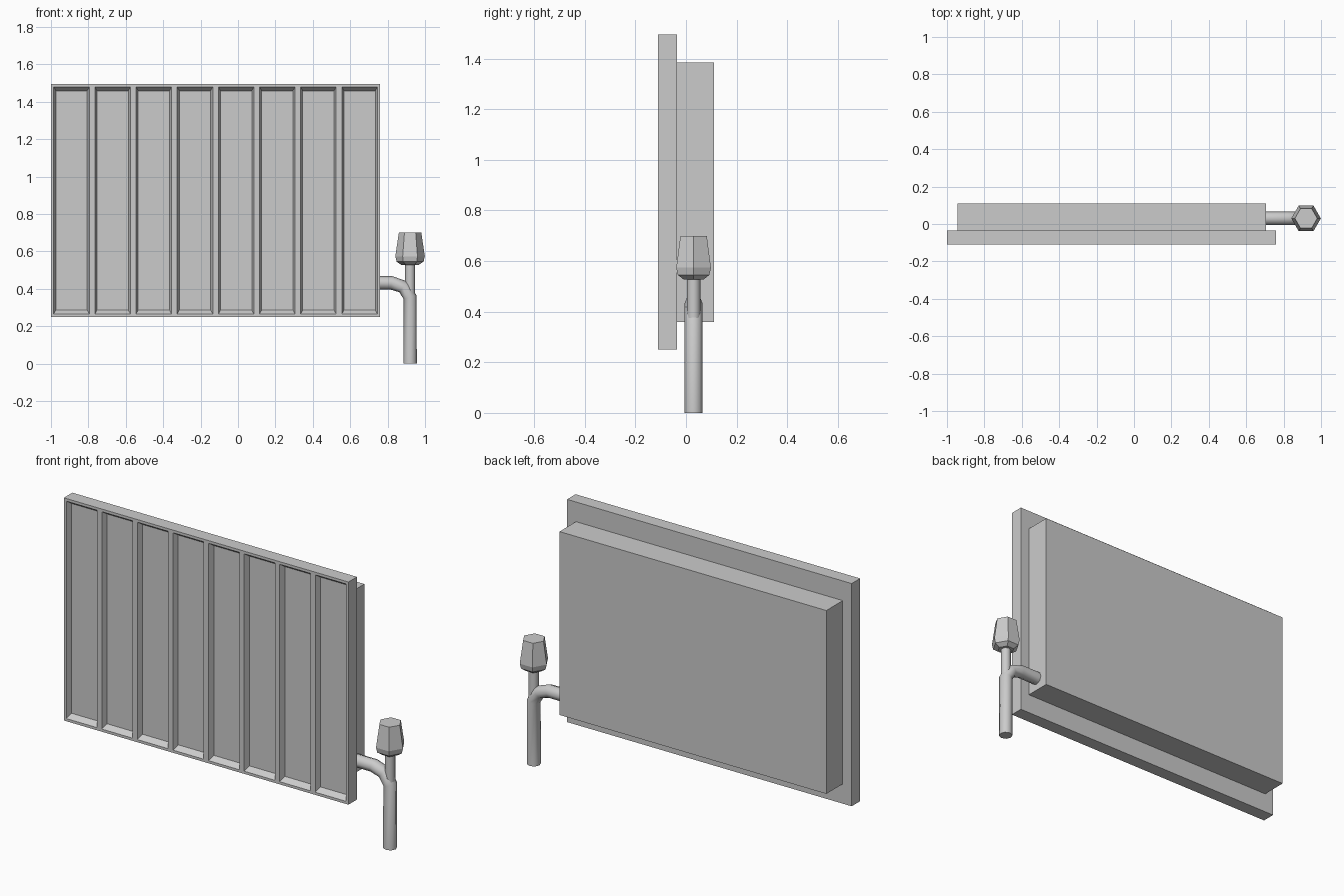
import bpy, bmesh
from math import sin, cos, pi
from mathutils import Vector

if "Cube" in bpy.data.objects:
    bpy.data.objects.remove(bpy.data.objects["Cube"])


def finish(bm, name, smooth=None):
    bmesh.ops.remove_doubles(bm, verts=bm.verts[:], dist=1e-5)
    bmesh.ops.recalc_face_normals(bm, faces=bm.faces[:])
    me = bpy.data.meshes.new(name)
    bm.to_mesh(me)
    bm.free()
    ob = bpy.data.objects.new(name, me)
    bpy.context.collection.objects.link(ob)
    if smooth:
        bpy.ops.object.select_all(action='DESELECT')
        ob.select_set(True)
        bpy.context.view_layer.objects.active = ob
        bpy.ops.object.shade_smooth_by_angle(angle=smooth)
    return ob


def box(name, x0, x1, y0, y1, z0, z1):
    bm = bmesh.new()
    bmesh.ops.create_cube(bm, size=1)
    for v in bm.verts:
        v.co = (x1 if v.co.x > 0 else x0, y1 if v.co.y > 0 else y0,
                z1 if v.co.z > 0 else z0)
    return finish(bm, name)


def tube(name, path, sides, y, smooth=None):
    """Sweep rings along (x, z, radius) points in the plane at depth y."""
    bm = bmesh.new()
    pts = [Vector((p[0], y, p[1])) for p in path]
    rings = []
    for i, p in enumerate(pts):
        a = (p - pts[i - 1]).normalized() if i else Vector()
        b = (pts[i + 1] - p).normalized() if i < len(pts) - 1 else Vector()
        t = (a + b).normalized()
        n = Vector((t.z, 0, -t.x))
        r = path[i][2]
        rings.append([bm.verts.new(p + n * r * cos(2 * pi * k / sides)
                                   + Vector((0, r * sin(2 * pi * k / sides), 0)))
                      for k in range(sides)])
    for lo, hi in zip(rings, rings[1:]):
        for k in range(sides):
            j = (k + 1) % sides
            bm.faces.new((lo[k], lo[j], hi[j], hi[k]))
    bm.faces.new(rings[0])
    bm.faces.new(rings[-1])
    return finish(bm, name, smooth)


# Front panel: eight cells side by side, each inset then sunk with sloped walls
def front_panel(x0, x1, y0, y1, z0, z1, count):
    bm = bmesh.new()
    xs = [x0 + (x1 - x0) * i / count for i in range(count + 1)]
    grid = {(i, s): [bm.verts.new((x, y, z)) for z in (z0, z1)]
            for i, x in enumerate(xs) for s, y in enumerate((y0, y1))}
    cells = []
    for i in range(count):
        f0, f1, b0, b1 = grid[i, 0], grid[i + 1, 0], grid[i, 1], grid[i + 1, 1]
        cells.append(bm.faces.new((f0[0], f1[0], f1[1], f0[1])))
        bm.faces.new((b1[0], b0[0], b0[1], b1[1]))
        bm.faces.new((f0[1], f1[1], b1[1], b0[1]))
        bm.faces.new((b0[0], b1[0], f1[0], f0[0]))
    for i in (0, count):
        f, b = grid[i, 0], grid[i, 1]
        bm.faces.new((f[0], f[1], b[1], b[0]))
    bmesh.ops.recalc_face_normals(bm, faces=bm.faces[:])
    bmesh.ops.inset_individual(bm, faces=cells, thickness=0.021)
    bmesh.ops.inset_individual(bm, faces=cells, thickness=0.016)
    mid = (z0 + z1) / 2
    for f in cells:
        for v in f.verts:
            v.co.y = y0 + 0.03
            v.co.z += 0.01 if v.co.z < mid else -0.01
    return finish(bm, "front_panel")


front_panel(-1.0, 0.76, -0.11, -0.035, 0.25, 1.495, 8)

# Rear body
box("rear_body", -0.945, 0.705, -0.035, 0.11, 0.36, 1.385)

# Valve: supply pipe with elbow, thin stem, hexagonal knob
VX, VY = 0.92, 0.03
tube("supply_pipe", [(VX, 0, 0.036), (VX, 0.355, 0.036), (0.885, 0.41, 0.036),
                     (0.82, 0.432, 0.036), (0.70, 0.432, 0.036)], 8, VY, 1.0)
tube("valve_stem", [(VX, 0.34, 0.027), (VX, 0.54, 0.027)], 8, VY, 1.0)
tube("valve_knob", [(VX, 0.527, 0.045), (VX, 0.545, 0.072),
                    (VX, 0.574, 0.079), (VX, 0.70, 0.06)], 6, VY)
